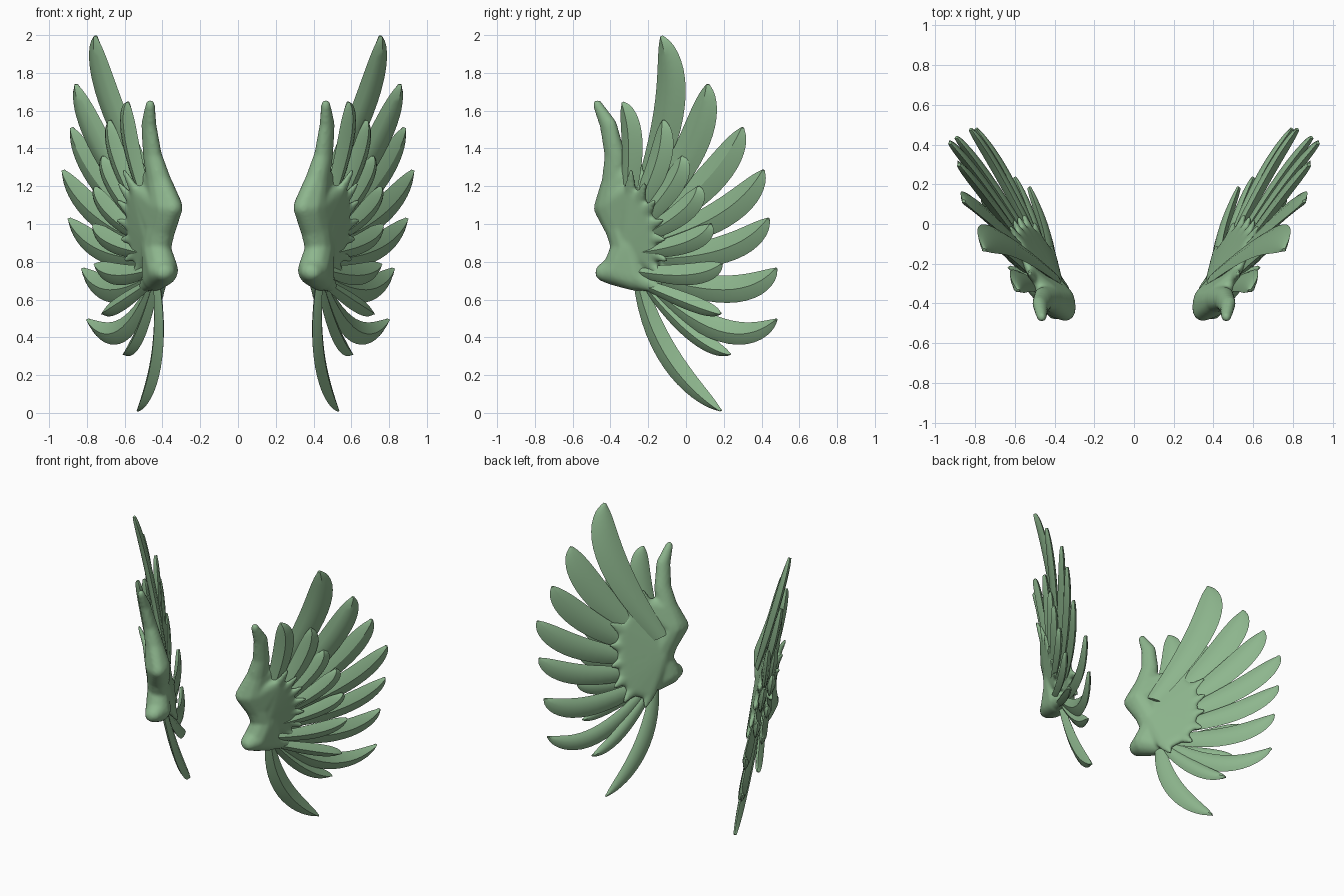
import bpy, bmesh, math
from mathutils import Vector

if "Cube" in bpy.data.objects:
    bpy.data.objects.remove(bpy.data.objects["Cube"])

green = bpy.data.materials.new("sage_green")
green.diffuse_color = (0.27, 0.47, 0.27, 1)
green.use_nodes = True
green.node_tree.nodes["Principled BSDF"].inputs["Base Color"].default_value = green.diffuse_color

NORMAL = Vector((1, -0.6, -0.25)).normalized()   # outward side of the right wing


def on_wing(y, z, off=0.0):
    """Point on the slanted wing plane, pushed sideways by off."""
    return Vector((0.38 + 0.6 * (y + 0.3) + 0.25 * (z - 0.75) + off, y, z))


def finish(bm, name):
    bmesh.ops.recalc_face_normals(bm, faces=bm.faces[:])
    me = bpy.data.meshes.new(name)
    bm.to_mesh(me)
    bm.free()
    me.materials.append(green)
    ob = bpy.data.objects.new(name, me)
    bpy.context.collection.objects.link(ob)
    return ob


def mirror(ob):
    m = ob.modifiers.new("mirror", 'MIRROR')
    m.use_mirror_merge = False


def feather(name, root, mid, tip, width, off0=0.0, off1=0.0, thick=0.052):
    """Curved ridged blade through root, mid and tip (y, z)."""
    r, m, t = Vector(root), Vector(mid), Vector(tip)
    c = 2 * m - 0.5 * (r + t)
    bm = bmesh.new()
    rings = []
    n = 16
    for i in range(n + 1):
        u = 1 - (1 - i / n) ** 1.4
        p = (1 - u) ** 2 * r + 2 * u * (1 - u) * c + u * u * t
        d = (2 * (1 - u) * (c - r) + 2 * u * (t - c)).normalized()
        side = Vector((-d.y, d.x))
        taper = (0.55 + 0.45 * math.sin(u * math.pi)) if u < 0.5 \
            else max(0.09, max(0.0, 1 - ((u - 0.5) / 0.5) ** 2.3) ** 0.66)
        h = 0.5 * width * taper
        k = thick * (0.35 + 0.65 * taper)
        off = off0 + (off1 - off0) * u
        ring = []
        # section: edge, outer ridge, edge, rounded inner face; twisted to overlap
        for s, e in ((1, 0), (0.55, 0.36), (0.05, 0.62), (-0.55, 0.34),
                     (-1, 0), (-0.6, -0.27), (0, -0.4), (0.6, -0.27)):
            q = p + side * h * s
            ring.append(bm.verts.new(on_wing(q.x, q.y, off - 0.2 * h * s) + NORMAL * k * e))
        rings.append(ring)
    for a, b in zip(rings, rings[1:]):
        for j in range(8):
            bm.faces.new((a[j], a[(j + 1) % 8], b[(j + 1) % 8], b[j]))
    bm.faces.new(rings[0])
    bm.faces.new(rings[-1])
    ob = finish(bm, name)
    bpy.ops.object.select_all(action='DESELECT')
    ob.select_set(True)
    bpy.context.view_layer.objects.active = ob
    bpy.ops.object.shade_smooth_by_angle(angle=math.radians(32))
    mirror(ob)


# Long flight feathers: root, mid, tip, width, root offset, tip offset
flight = [
    ((-0.27, 1.05), (-0.09, 1.60), (-0.13, 1.995), 0.16, -0.08, -0.04),
    ((-0.22, 1.02), (0.03, 1.41), (0.115, 1.74), 0.165, -0.02, -0.02),
    ((-0.20, 0.97), (0.13, 1.24), (0.30, 1.51), 0.16, 0.00, -0.05),
    ((-0.20, 0.90), (0.20, 1.06), (0.41, 1.285), 0.155, 0.00, -0.015),
    ((-0.20, 0.82), (0.21, 0.87), (0.437, 1.03), 0.145, 0.00, 0.00),
    ((-0.20, 0.74), (0.23, 0.655), (0.478, 0.765), 0.145, 0.00, -0.03),
    ((-0.18, 0.68), (0.20, 0.435), (0.48, 0.495), 0.125, 0.02, 0.01),
    ((-0.22, 0.69), (0.03, 0.43), (0.235, 0.31), 0.09, 0.02, 0.01),
    ((-0.25, 0.72), (-0.095, 0.31), (0.185, 0.012), 0.115, 0.03, 0.04),
]
for i, f in enumerate(flight):
    feather(f"flight_feather_{i + 1}", *f)

# Shorter covering feathers on the outer side
coverts = [
    ((-0.32, 1.05), (-0.285, 1.42), (-0.335, 1.645), 0.11, 0.02, 0.00),
    ((-0.29, 1.02), (-0.145, 1.32), (-0.12, 1.55), 0.12, 0.03, -0.01),
    ((-0.28, 0.97), (-0.075, 1.20), (-0.02, 1.36), 0.12, 0.04, 0.01),
    ((-0.26, 0.92), (-0.01, 1.07), (0.065, 1.20), 0.12, 0.05, 0.04),
    ((-0.25, 0.85), (0.02, 0.91), (0.13, 1.00), 0.115, 0.06, 0.06),
    ((-0.24, 0.75), (0.03, 0.735), (0.19, 0.79), 0.115, 0.07, 0.07),
    ((-0.24, 0.69), (0.02, 0.585), (0.185, 0.525), 0.085, 0.06, 0.10),
]
for i, f in enumerate(coverts):
    feather(f"covert_feather_{i + 1}", *f)

# Wing arm: rounded lumps fused into one smooth body
arm = bmesh.new()


def ball_points(y, z, off, r, flat):
    """Points on a ball, flattened across the wing."""
    centre = on_wing(y, z, off)
    for i in range(9):
        a = math.pi * i / 8
        count = 1 if i in (0, 8) else 12
        for j in range(count):
            b = 2 * math.pi * j / 12
            v = r * Vector((math.sin(a) * math.cos(b), math.sin(a) * math.sin(b), math.cos(a)))
            yield centre + v - NORMAL * v.dot(NORMAL) * (1 - flat)


def hull(*balls):
    """Add the convex hull round balls given as (y, z, offset, radius, flatness)."""
    part = bmesh.new()
    for ball in balls:
        for co in ball_points(*ball):
            part.verts.new(co)
    bmesh.ops.convex_hull(part, input=part.verts[:])
    loose = [v for v in part.verts if not v.link_faces]
    if loose:
        bmesh.ops.delete(part, geom=loose, context='VERTS')
    bmesh.ops.recalc_face_normals(part, faces=part.faces[:])
    me = bpy.data.meshes.new("hull_part")
    part.to_mesh(me)
    part.free()
    arm.from_mesh(me)
    bpy.data.meshes.remove(me)


# leading edge from the upper spike down to the lower knob
edge = [(-0.468, 1.632, -0.035, 0.026, 1.0), (-0.41, 1.52, -0.035, 0.05, 0.75),
        (-0.375, 1.36, -0.035, 0.06, 0.8), (-0.375, 1.22, -0.035, 0.075, 0.85),
        (-0.39, 1.09, -0.03, 0.09, 0.95), (-0.34, 0.98, 0.00, 0.095, 0.8),
        (-0.31, 0.87, 0.03, 0.09, 0.8), (-0.36, 0.755, 0.055, 0.085, 1.0)]
for a, b in zip(edge, edge[1:]):
    hull(a, b)
elbow = (-0.435, 1.085, -0.035, 0.055, 1.0)
hull(elbow, edge[4], edge[3])
hull(elbow, edge[5])
hull(edge[7], (-0.43, 0.745, 0.085, 0.05, 1.2))
hull(edge[7], (-0.27, 0.72, 0.05, 0.075, 0.9), edge[6])
hull((-0.27, 0.72, 0.05, 0.07, 0.9), (-0.13, 0.65, 0.06, 0.018, 0.8))

hub = Vector((-0.31, 0.92))


def fan(rim, reach, web_off, tip_off, radius, flat, hub_ball):
    """Web spread from the hub, with a pointed lobe at every rim point."""
    web = []
    for y, z in rim:
        p = hub.lerp(Vector((y, z)), reach)
        web.append((p.x, p.y, web_off, radius, flat))
        hull(web[-1], (y, z, tip_off, 0.014, 0.8))
    for a, b in zip(web, web[1:]):
        hull(a, b, hub_ball)
    return web


# inner web over the roots of the flight feathers
inner = fan([(-0.25, 1.36), (-0.13, 1.29), (-0.02, 1.18), (0.01, 1.04), (0.03, 0.90),
             (0.04, 0.76), (0.00, 0.65), (-0.12, 0.59)],
            0.74, -0.022, -0.035, 0.052, 0.5, (hub.x, hub.y, 0.0, 0.08, 0.75))
hull(inner[0], edge[3], edge[4])
# outer web over the roots of the coverts
outer = fan([(-0.29, 1.28), (-0.22, 1.21), (-0.17, 1.12), (-0.13, 1.02), (-0.12, 0.92),
             (-0.11, 0.81), (-0.13, 0.72)],
            0.68, 0.055, 0.085, 0.04, 0.6, (hub.x, hub.y - 0.01, 0.04, 0.07, 0.7))
hull(outer[0], edge[4], edge[5])

body = finish(arm, "wing_arm")
rm = body.modifiers.new("fuse", 'REMESH')
rm.mode = 'VOXEL'
rm.voxel_size = 0.011
rm.use_smooth_shade = True
sm = body.modifiers.new("soften", 'SMOOTH')
sm.factor = 0.5
sm.iterations = 7
mirror(body)
